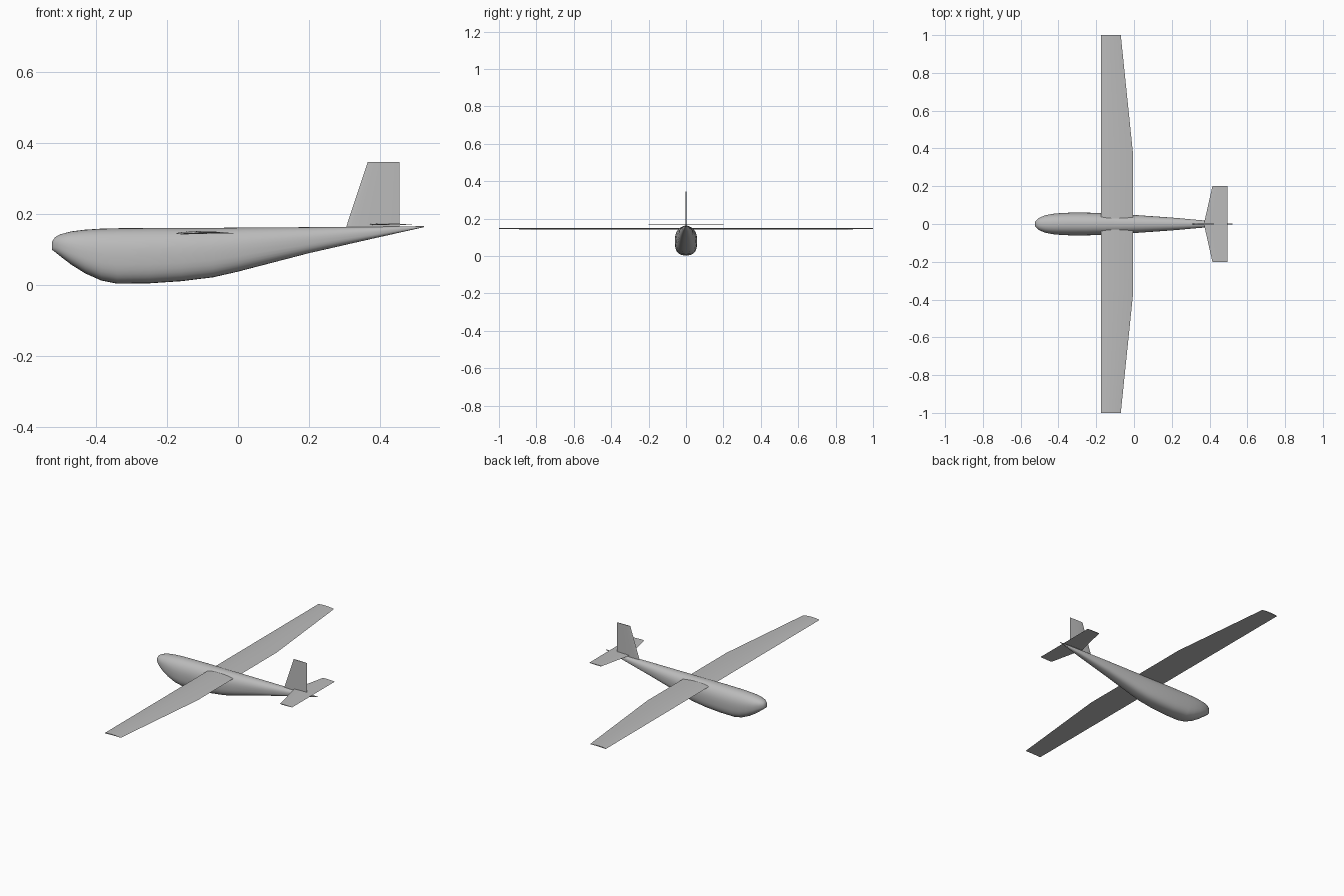
import bpy, bmesh, math

cube = bpy.data.objects.get("Cube")
if cube:
    bpy.data.objects.remove(cube, do_unlink=True)

grey = bpy.data.materials.new("plain grey")
grey.use_nodes = True
grey.diffuse_color = (0.5, 0.5, 0.5, 1)
grey.node_tree.nodes["Principled BSDF"].inputs["Base Color"].default_value = grey.diffuse_color


def loft(name, rings, angle):
    """Skin a list of closed rings and cap both ends."""
    bm = bmesh.new()
    loops = [[bm.verts.new(p) for p in ring] for ring in rings]
    n = len(loops[0])
    for a, b in zip(loops, loops[1:]):
        for i in range(n):
            j = (i + 1) % n
            bm.faces.new((a[i], a[j], b[j], b[i]))
    bm.faces.new(loops[0])
    bm.faces.new(loops[-1])
    bmesh.ops.recalc_face_normals(bm, faces=bm.faces)
    mesh = bpy.data.meshes.new(name)
    bm.to_mesh(mesh)
    bm.free()
    mesh.materials.append(grey)
    obj = bpy.data.objects.new(name, mesh)
    bpy.context.collection.objects.link(obj)
    bpy.ops.object.select_all(action="DESELECT")
    obj.select_set(True)
    bpy.context.view_layer.objects.active = obj
    bpy.ops.object.shade_smooth_by_angle(angle=math.radians(angle))
    return obj


def body_ring(x, low, high, half, n=32):
    """Rounded section, fuller below than above."""
    mid, tall = (low + high) / 2, (high - low) / 2
    ring = []
    for i in range(n):
        a = 2 * math.pi * i / n
        c, s = math.cos(a), math.sin(a)
        p = 0.9 if s > 0 else 0.72
        ring.append((x, math.copysign(half * abs(c) ** p, c),
                     mid + math.copysign(tall * abs(s) ** p, s)))
    return ring


def foil(lead, trail, thick, camber=0.0, n=10):
    """Closed aerofoil outline as (x, offset) pairs."""
    top, bottom = [], []
    for i in range(n + 1):
        t = (1 - math.cos(math.pi * i / n)) / 2
        h = thick * (1.48 * math.sqrt(t) - 0.63 * t - 1.76 * t**2 + 1.42 * t**3 - 0.51 * t**4)
        mid = camber * 4 * t * (1 - t)
        x = lead + (trail - lead) * t
        top.append((x, mid + h))
        bottom.append((x, mid - h))
    return top + bottom[-1:0:-1]


# Fuselage: station, underside, top, half width
stations = [
    (-0.523, 0.098, 0.122, 0.012), (-0.515, 0.092, 0.134, 0.022),
    (-0.50, 0.080, 0.142, 0.034), (-0.47, 0.057, 0.150, 0.046),
    (-0.43, 0.032, 0.155, 0.054), (-0.385, 0.012, 0.158, 0.058),
    (-0.34, 0.003, 0.159, 0.060), (-0.25, 0.004, 0.160, 0.060),
    (-0.16, 0.010, 0.160, 0.058), (-0.07, 0.021, 0.160, 0.053),
    (0.0, 0.037, 0.161, 0.048), (0.2, 0.089, 0.162, 0.034),
    (0.38, 0.130, 0.163, 0.018), (0.523, 0.162, 0.165, 0.001)]
loft("fuselage", [body_ring(*s) for s in stations], 40)

# Wing: straight leading edge, outer panels tapered
wing = [(-1, -0.07, 0.005), (-0.37, -0.005, 0.008),
        (0.37, -0.005, 0.008), (1, -0.07, 0.005)]
loft("wing", [[(x, y, 0.144 + h) for x, h in foil(-0.175, trail, t, 0.003)]
              for y, trail, t in wing], 30)

# Tailplane: swept leading edge
loft("tailplane", [[(x, y, 0.17 + h) for x, h in foil(lead, 0.495, 0.004)]
                   for y, lead in ((-0.2, 0.415), (0, 0.37), (0.2, 0.415))], 30)

# Fin: tapered upright
loft("fin", [[(x, h, z) for x, h in foil(lead, 0.454, t)]
             for z, lead, t in ((0.155, 0.302, 0.006), (0.345, 0.365, 0.004))], 30)
